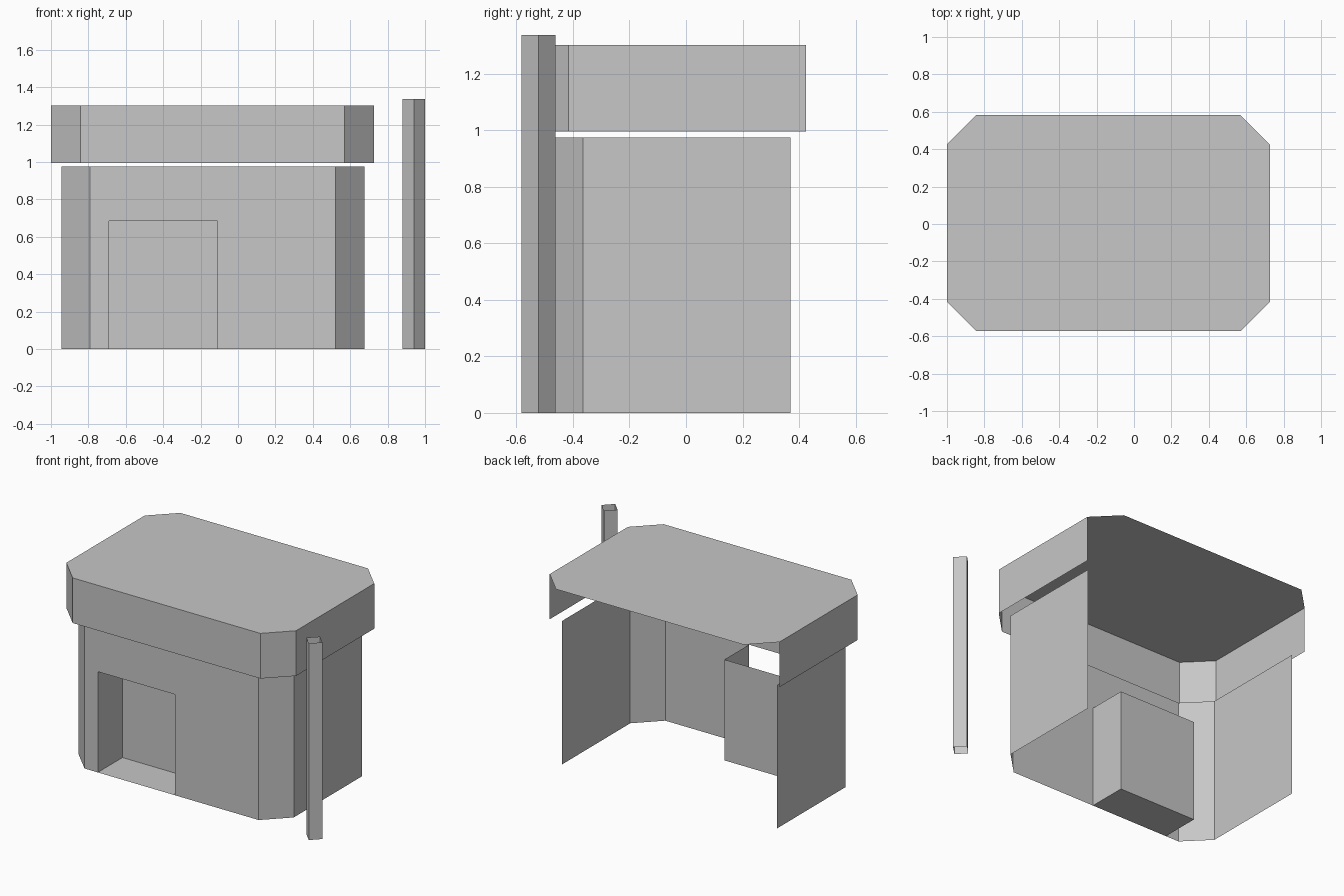
import bpy, math

cube = bpy.data.objects.get("Cube")
if cube:
    bpy.data.objects.remove(cube, do_unlink=True)

grey = bpy.data.materials.new("plain_grey")
grey.use_nodes = True
colour = (0.57, 0.57, 0.57, 1)
grey.diffuse_color = colour
grey.node_tree.nodes["Principled BSDF"].inputs["Base Color"].default_value = colour


def add_sheet(name, faces):
    """Object made of thin faces, each given as a list of corner points."""
    verts, index = [], {}
    polys = []
    for face in faces:
        poly = []
        for p in face:
            key = tuple(round(c, 4) for c in p)
            if key not in index:
                index[key] = len(verts)
                verts.append(key)
            poly.append(index[key])
        polys.append(poly)
    mesh = bpy.data.meshes.new(name)
    mesh.from_pydata(verts, [], polys)
    mesh.materials.append(grey)
    obj = bpy.data.objects.new(name, mesh)
    bpy.context.collection.objects.link(obj)
    return obj


def strip(path, z0, z1):
    """Upright faces along a plan path; outside is on the right of travel."""
    return [[(*a, z0), (*b, z0), (*b, z1), (*a, z1)] for a, b in zip(path, path[1:])]


def open_plan(x0, x1, front, back, cut):
    """Path from back left round the chamfered front to back right."""
    return [(x0, back), (x0, front + cut), (x0 + cut, front),
            (x1 - cut, front), (x1, front + cut), (x1, back)]


# Walls: sides and front chamfers, open at the back
front, wall_top = -0.52, 0.975
plan = open_plan(-0.945, 0.675, front, 0.37, 0.155)
walls = strip(plan[:3], 0, wall_top) + strip(plan[3:], 0, wall_top)

# Front wall with the doorway notched out
d0, d1, door_top = -0.69, -0.11, 0.685
outline = [(plan[2][0], 0), (d0, 0), (d0, door_top), (d1, door_top),
           (d1, 0), (plan[3][0], 0), (plan[3][0], wall_top), (plan[2][0], wall_top)]
walls.append([(x, front, z) for x, z in outline])
add_sheet("walls", walls)

# Door recess: sides, back and floor, no ceiling
inner = front + 0.265
recess = strip([(d0, front), (d0, inner), (d1, inner), (d1, front)], 0, door_top)
recess.append([(d0, front, 0), (d1, front, 0), (d1, inner, 0), (d0, inner, 0)])
add_sheet("door_recess", recess)

# Roof: flat chamfered top with a fascia on the front and sides only
r0, r1, cut, roof_back, roof_top = -1.0, 0.727, 0.158, 0.583, 1.302
edge = open_plan(r0, r1, -0.573, roof_back - cut, cut)
roof = strip(edge, 0.995, roof_top)
roof.append([(x, y, roof_top) for x, y in
             edge + [(r1 - cut, roof_back), (r0 + cut, roof_back)]])
add_sheet("roof", roof)

# Post: hollow square tube turned cornerwise
ring = [(0.94 + 0.06 * math.cos(i * math.pi / 2),
         -0.522 + 0.06 * math.sin(i * math.pi / 2)) for i in range(5)]
add_sheet("post", strip(ring, 0, 1.337))
